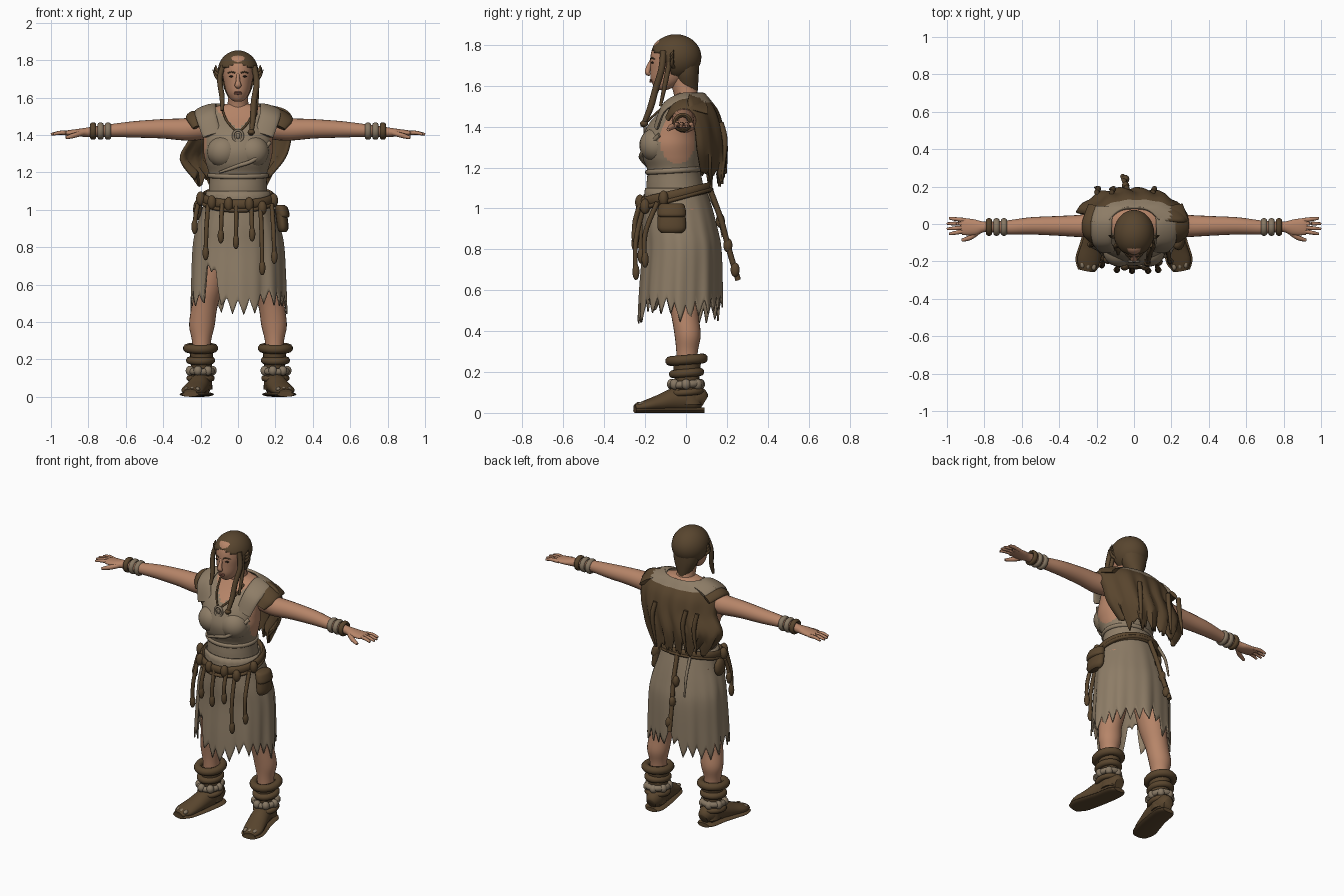
import bpy, bmesh, math, random
from mathutils import Vector

random.seed(4)
if "Cube" in bpy.data.objects:
    bpy.data.objects.remove(bpy.data.objects["Cube"])
X, Y, Z = Vector((1, 0, 0)), Vector((0, 1, 0)), Vector((0, 0, 1))


def material(name, r, g, b):
    m = bpy.data.materials.new(name)
    m.use_nodes = True
    m.diffuse_color = (r, g, b, 1)
    bsdf = next(n for n in m.node_tree.nodes if n.type == "BSDF_PRINCIPLED")
    bsdf.inputs["Base Color"].default_value = (r, g, b, 1)
    return m


skin = material("skin", .47, .235, .14)
cloth = material("pale cloth", .27, .205, .135)
leather = material("dark leather", .1, .06, .027)
hair = material("brown hair", .098, .06, .028)
wrap = material("bone wrap", .24, .185, .125)
lip = material("lips", .3, .12, .08)
dark = material("dark detail", .035, .02, .012)


def finish(name, bm, *mats):
    bmesh.ops.recalc_face_normals(bm, faces=bm.faces)
    me = bpy.data.meshes.new(name)
    bm.to_mesh(me)
    bm.free()
    for m in mats:
        me.materials.append(m)
    me.shade_smooth()
    me.set_sharp_from_angle(angle=math.radians(50))
    ob = bpy.data.objects.new(name, me)
    bpy.context.scene.collection.objects.link(ob)
    return ob


def spline(keys, steps):
    # smooth interpolation through rows of numbers
    out, n = [], len(keys)
    for i in range(n - 1):
        p0, p1, p2, p3 = (keys[min(max(i + k, 0), n - 1)] for k in (-1, 0, 1, 2))
        for s in range(steps):
            t = s / steps
            out.append([b + .5 * t * (c - a + t * (2 * a - 5 * b + 4 * c - d + t * (3 * (b - c) + d - a)))
                        for a, b, c, d in zip(p0, p1, p2, p3)])
    return out + [list(keys[-1])]


def sweep(name, keys, *mats, ref=X, axis=None, seg=16, steps=6, closed=False):
    # elliptical tube through (x, y, z, half width along ref, half depth)
    rows = keys if closed else spline(keys, steps)
    n, bm, rings = len(rows), bmesh.new(), []
    pos = [Vector(r[:3]) for r in rows]
    for i, r in enumerate(rows):
        ahead = pos[(i + 1) % n] if closed else pos[min(i + 1, n - 1)]
        behind = pos[i - 1] if closed else pos[max(i - 1, 0)]
        d = axis or (ahead - behind).normalized()
        u = (ref - d * ref.dot(d)).normalized()
        v = d.cross(u)
        angles = [math.tau * k / seg for k in range(seg)]
        rings.append([bm.verts.new(pos[i] + u * r[3] * math.cos(t) + v * r[4] * math.sin(t)) for t in angles])
    for i in range(n if closed else n - 1):
        a, b = rings[i], rings[(i + 1) % n]
        for k in range(seg):
            bm.faces.new((a[k - 1], a[k], b[k], b[k - 1]))
    if not closed:
        bm.faces.new(rings[0])
        bm.faces.new(rings[-1])
    return finish(name, bm, *mats)


def cord(name, pts, r, mat, tip=.6):
    last = len(pts) - 1
    return sweep(name, [(*p, *[r * (tip if i == last else 1)] * 2) for i, p in enumerate(pts)], mat, seg=8, steps=5)


def ring(name, c, rx, ry, a, b, mat, axis=Z, tilt=0):
    p, q = {2: (X, Y), 0: (Y, Z), 1: (X, Z)}[max(range(3), key=lambda i: axis[i])]
    rows = []
    for k in range(40):
        t = math.tau * k / 40
        v = Vector(c) + p * rx * math.cos(t) + q * ry * math.sin(t)
        v.z += tilt * ry * math.sin(t)
        rows.append((*v, a, b))
    return sweep(name, rows, mat, ref=axis, seg=10, closed=True)


def ball_mesh(loc, size, seg=24):
    bm = bmesh.new()
    bmesh.ops.create_uvsphere(bm, u_segments=seg, v_segments=seg * 2 // 3, radius=1)
    for v in bm.verts:
        v.co = Vector(loc) + Vector(a * b for a, b in zip(v.co, size))
    return bm


def ball(name, loc, size, mat):
    return finish(name, ball_mesh(loc, size), mat)


def grid(name, rows, mats, thick, closed=False):
    bm = bmesh.new()
    vs = [[bm.verts.new(p) for p in row] for row in rows]
    for a, b in zip(vs, vs[1:]):
        for k in range(0 if closed else 1, len(a)):
            bm.faces.new((a[k - 1], a[k], b[k], b[k - 1]))
    ob = finish(name, bm, *mats)
    mod = ob.modifiers.new("thickness", "SOLIDIFY")
    mod.thickness, mod.offset = thick, 0
    return ob


# Torso: wrapped top with open neck and arm holes
body = [(1.05, -.05, .16, .145), (1.12, -.055, .155, .138), (1.19, -.06, .155, .13), (1.25, -.07, .172, .145),
        (1.31, -.073, .185, .15), (1.37, -.065, .185, .14), (1.43, -.045, .19, .125), (1.49, -.01, .215, .098),
        (1.535, .01, .17, .078), (1.565, .01, .07, .055)]
torso = sweep("torso", [(0, y, z, a, b) for z, y, a, b in body], cloth, skin, axis=Z, seg=72, steps=8)
for f in torso.data.polygons:
    x, y, z = abs(f.center.x), f.center.y, f.center.z
    neck = x < .12 and (z > 1.43 + .9 * x if y < 0 else z > 1.52)
    armhole = x > .12 and ((y + .04) / .09) ** 2 + ((z - 1.34) / .12) ** 2 < 1
    f.material_index = int(neck or armhole)
ring("waist_fold", (0, -.06, 1.185), .155, .13, .013, .01, cloth, tilt=.06)
cord("wrap_fold", [(.17, -.13, 1.36), (.09, -.215, 1.27), (0, -.21, 1.235), (-.1, -.18, 1.2)], .011, cloth)

# Neck and head
sweep("neck", [(0, .015, 1.5, .075, .07), (0, 0, 1.56, .056, .06), (0, -.03, 1.66, .055, .06)], skin, axis=Z)
skull = [(1.58, -.118, .022, .025), (1.595, -.107, .042, .05), (1.63, -.09, .062, .082), (1.68, -.075, .075, .1),
         (1.73, -.065, .084, .11), (1.78, -.06, .083, .106), (1.82, -.055, .065, .085), (1.84, -.05, .02, .03)]
sweep("head", [(0, y, z, a, b) for z, y, a, b in skull], skin, axis=Z, seg=32)
sweep("nose", [(0, -.166, 1.73, .008, .008), (0, -.183, 1.69, .011, .012), (0, -.188, 1.665, .018, .013),
               (0, -.175, 1.655, .012, .008)], skin)
for i, z in enumerate((1.628, 1.62)):
    ball(f"lip_{i}", (0, -.17, z), (.022, .009, .005), lip)

# Hair cap with the face left open
bm = ball_mesh((0, -.05, 1.74), (.108, .125, .112), 48)
face = [f for f in bm.faces if (c := f.calc_center_median()).z < 1.79 - abs(c.x) * .4
        and c.y < -.095 + (1.72 - c.z) * .35]
bmesh.ops.delete(bm, geom=face, context="FACES")
cap = finish("hair_cap", bm, hair)
cap.modifiers.new("thickness", "SOLIDIFY").thickness = .012
sweep("hair_nape", [(0, -.005, 1.72, .085, .07), (0, 0, 1.65, .075, .062), (0, .012, 1.57, .035, .045)], hair, axis=Z)
cord("long_braid", [(.085, -.11, 1.77), (.1, -.12, 1.68), (.085, -.15, 1.58), (.08, -.175, 1.49), (.07, -.215, 1.4)],
     .016, hair)
cord("thin_braid", [(.09, -.08, 1.72), (.1, -.1, 1.62), (.095, -.125, 1.5)], .012, hair)
cord("short_braid", [(-.08, -.11, 1.77), (-.098, -.12, 1.7), (-.085, -.14, 1.6), (-.085, -.16, 1.53)], .014, hair)
ball("braid_tie", (.071, -.205, 1.415), (.019, .02, .016), leather)

for s, side in ((1, "left"), (-1, "right")):
    # Face details and loose hair
    ball(f"{side}_eye", (s * .034, -.163, 1.713), (.014, .008, .005), dark)
    cord(f"{side}_brow", [(s * .015, -.173, 1.732), (s * .035, -.168, 1.737), (s * .055, -.153, 1.73)], .004, hair)
    for k in range(3):
        cord(f"{side}_hair_tuft_{k}", [(s * .09, -.06, 1.69 + k * .02), (s * .115, -.07, 1.71 + k * .02),
                                      (s * (.135 - k * .008), -.06, 1.75 + k * .012)], .009, hair, .2)
    # Bust under the cloth
    ball(f"{side}_bust", (s * .078, -.145, 1.31), (.088, .083, .085), cloth)
    # Arm, hand and bracelets
    arm = [(.15, 0, 1.45, .06, .06), (.2, 0, 1.44, .065, .066), (.28, -.01, 1.43, .06, .06), (.4, -.01, 1.433, .053, .052),
           (.55, -.01, 1.43, .046, .044), (.68, -.018, 1.424, .037, .034), (.79, -.015, 1.416, .027, .026),
           (.85, -.018, 1.412, .042, .021), (.91, -.014, 1.41, .045, .015), (.925, -.014, 1.408, .04, .011)]
    sweep(f"{side}_arm", [(s * x, *r) for x, *r in arm], skin, ref=Y, seg=20)
    for k, y in enumerate((.026, .002, -.022, -.046)):
        tip = 1 - abs(k - 1.5) * .012 + .006
        cord(f"{side}_finger_{k}", [(s * .9, y * .8, 1.41), (s * .95, y, 1.412), (s * tip, y * 1.15, 1.403)], .011, skin)
    cord(f"{side}_thumb", [(s * .83, -.04, 1.41), (s * .875, -.072, 1.398), (s * .92, -.087, 1.385)], .014, skin)
    for k, m in enumerate((wrap, wrap, leather)):
        ring(f"{side}_bracelet_{k}", (s * (.695 + k * .04), -.016, 1.421), .037, .036, .016, .011, m, X)
    # Shoulder straps and leather shoulder flaps
    sweep(f"{side}_shoulder_strap", [(s * .14, -.145, 1.4, .05, .012), (s * .17, -.1, 1.5, .055, .014),
                                     (s * .175, 0, 1.545, .06, .014), (s * .16, .09, 1.52, .055, .014)],
          cloth, ref=Vector((1, 0, -.35 * s)))
    w = .05 if s > 0 else .03
    sweep(f"{side}_shoulder_flap", [(s * .225, -.09, 1.44, w * .6, .012), (s * .245, -.055, 1.49, w, .014),
                                    (s * .25, .01, 1.51, w, .014), (s * .22, .1, 1.49, w, .012)],
          leather, ref=Vector((1, 0, -.6 * s)))
    # Leg
    leg = [(.1, -.02, 1, .09, .1), (.125, -.02, .8, .092, .1), (.155, -.015, .6, .08, .085), (.18, -.005, .48, .07, .068),
           (.193, .008, .38, .068, .064), (.195, .005, .29, .05, .052), (.195, .005, .15, .045, .05)]
    sweep(f"{side}_leg", [(s * x, *r) for x, *r in leg], skin, axis=Z, seg=24)
    # Boot with cuff and ankle wraps
    sweep(f"{side}_boot_shaft", [(s * .195, .02, .04, .058, .062), (s * .195, .005, .15, .056, .06),
                                 (s * .195, .005, .26, .064, .07)], leather, axis=Z, seg=24)
    foot = [(.188, .09, .052, .03, .035), (.19, .05, .07, .052, .062), (.205, -.05, .065, .056, .058),
            (.225, -.13, .047, .06, .042), (.245, -.2, .033, .06, .028), (.255, -.25, .025, .035, .016)]
    sweep(f"{side}_boot_foot", [(s * x, *r) for x, *r in foot], leather)
    sweep(f"{side}_boot_sole", [(s * x, y, .013, a + .01, .013) for x, y, z, a, b in foot], leather)
    for k in range(3):
        ball(f"{side}_toe_{k}", (s * (.215 + k * .03), -.228 + k * .006, .042), (.013, .02, .012), wrap)
    for part, z, r, t, m in (("cuff", .26, .07, .024, leather), ("upper_wrap", .195, .058, .02, leather),
                             ("ankle_wrap", .14, .06, .018, wrap), ("lower_wrap", .1, .06, .016, leather)):
        ring(f"{side}_boot_{part}", (s * .2, .003, z), r, r * 1.15, t, t, m, tilt=.08)
    for k in range(7):
        t = math.tau * k / 7
        ball(f"{side}_ankle_bead_{k}", (s * .2 + .063 * math.cos(t), .072 * math.sin(t), .14), (.023, .023, .026), wrap)
    # Necklace cord
    cord(f"{side}_necklace_cord", [(s * .085, -.06, 1.54), (s * .06, -.135, 1.475), (s * .015, -.19, 1.425)], .006, leather, 1)

# Pendant
ring("pendant_ring", (0, -.2, 1.395), .026, .03, .007, .007, wrap, Y)
ball("pendant_bead", (0, -.2, 1.395), (.012, .008, .016), wrap)

# Torn skirt with a slit over the right leg
shape = [(1.1, -.052, .165, .145), (1.0, -.04, .19, .165), (.9, -.03, .222, .18), (.8, -.02, .24, .188),
         (.6, -.025, .248, .197), (.4, -.03, .252, .2)]
profile = spline(shape, 8)
teeth = [random.random() for _ in range(26)]


def hem(a):
    t = (a / math.tau + .5) * len(teeth)
    tooth = teeth[int(t) % len(teeth)] * .07 + .08 * abs(2 * (t % 1) - 1)
    return (.43 + tooth + .2 * math.exp(-((a + .62) / .2) ** 2)
            + .1 * math.exp(-((abs(a) - math.pi) / .25) ** 2))


rows, cols = [], 208
for i in range(19):
    f, row = i / 18, []
    for k in range(cols):
        a = math.tau * k / cols - math.pi
        z = 1.1 + (hem(a) - 1.1) * f
        _, cy, rx, ry = min(profile, key=lambda p: abs(p[0] - z))
        j = max(1, next((n for n, p in enumerate(profile) if p[0] <= z), len(profile) - 1))
        p, q = profile[j - 1], profile[j]
        t = (p[0] - z) / (p[0] - q[0])
        cy, rx, ry = (u + (v - u) * t for u, v in zip(p[1:], q[1:]))
        fold = 1 + f * (.025 * math.sin(9 * a) + .015 * math.sin(17 * a + 1))
        row.append((rx * fold * math.sin(a), cy - ry * fold * math.cos(a), z))
    rows.append(row)
grid("skirt", rows, [cloth], .008, closed=True)

# Cape over the back with a pale collar
drape = [(1.56, -.13, .13, .085, .02), (1.53, -.22, .25, .11, .01), (1.47, -.25, .29, .15, .02),
         (1.38, -.255, .28, .172, .05), (1.27, -.305, .25, .183, .06), (1.16, -.23, .17, .168, .075)]
rows = []
for z, xl, xr, back, edge in spline(drape, 6):
    row = []
    for k in range(33):
        u = k / 16 - 1
        low = max(0, 1.4 - z) * .25 * math.sin(k * 1.9) * math.sin(k * .7)
        ripple = .008 * math.sin(k * 1.1) * min(1, (1.56 - z) * 6)
        row.append(((xl + xr) / 2 + u * (xr - xl) / 2, back - (back - edge) * abs(u) ** 3 + ripple, z + low))
    rows.append(row)
cape = grid("cape", rows, [leather, cloth], .016)
for f in cape.data.polygons:
    f.material_index = int(f.center.z > 1.515 and abs(f.center.x) < .19)
for k, x in enumerate((-.2, -.12, .1)):
    cord(f"cape_strand_{k}", [(x, .17, 1.42), (x + .01, .19, 1.32), (x - .01, .195 - k * .01, 1.17 - k * .02)], .014, leather, .3)

# Belt, knots and hanging strips
ring("belt", (0, -.055, 1.065), .183, .168, .026, .016, leather, tilt=.22)
ring("belt_cord", (0, -.055, 1.045), .19, .175, .011, .014, leather, tilt=.28)
for k, (x, y, z) in enumerate(((-.2, -.1, 1.06), (-.14, -.19, 1.04), (-.05, -.225, 1.03), (.06, -.225, 1.03),
                               (.13, -.2, 1.01), (.19, -.11, 1.05))):
    ball(f"belt_knot_{k}", (x, y, z), (.024, .024, .038), leather)
strips = [(-.16, -.185, -.21, .74), (-.085, -.215, -.235, .83), (-.01, -.225, -.24, .8), (.07, -.22, -.24, .84),
          (.12, -.2, -.235, .66), (-.215, -.09, -.1, .88), (.18, -.14, -.19, .72)]
for k, (x, y, low, end) in enumerate(strips):
    cord(f"belt_strip_{k}", [(x, y, 1.03), (x * 1.06, low - .01, (1.03 + end) / 2), (x * 1.08, low - .01, end)], .012, leather, .9)
    ball(f"strip_end_{k}", (x * 1.08, low - .01, end + .03), (.017, .017, .04), leather)
cord("back_strip", [(-.02, .115, 1.1), (-.03, .17, .95), (-.045, .21, .8), (-.06, .255, .65)], .014, leather, 1)
for k, (y, z) in enumerate(((.168, .94), (.205, .82), (.24, .7))):
    ball(f"back_strip_knot_{k}", (-.045, y, z), (.02, .022, .035), leather)
cord("back_side_strip", [(-.1, .1, 1.09), (-.11, .155, .98), (-.115, .18, .86)], .009, wrap)

# Pouch on the left hip
for name, z, b, h in (("pouch", .95, .03, .07), ("pouch_flap", .99, .036, .035)):
    sweep(name, [(.225, -.07, z + h, .024, .05), (.23, -.07, z + h * .6, b, .064), (.24, -.07, z - h * .6, b, .07),
                 (.24, -.07, z - h, b * .6, .05)], leather, axis=Z)
ball("right_pouch", (-.215, -.04, 1.0), (.025, .045, .055), leather)
